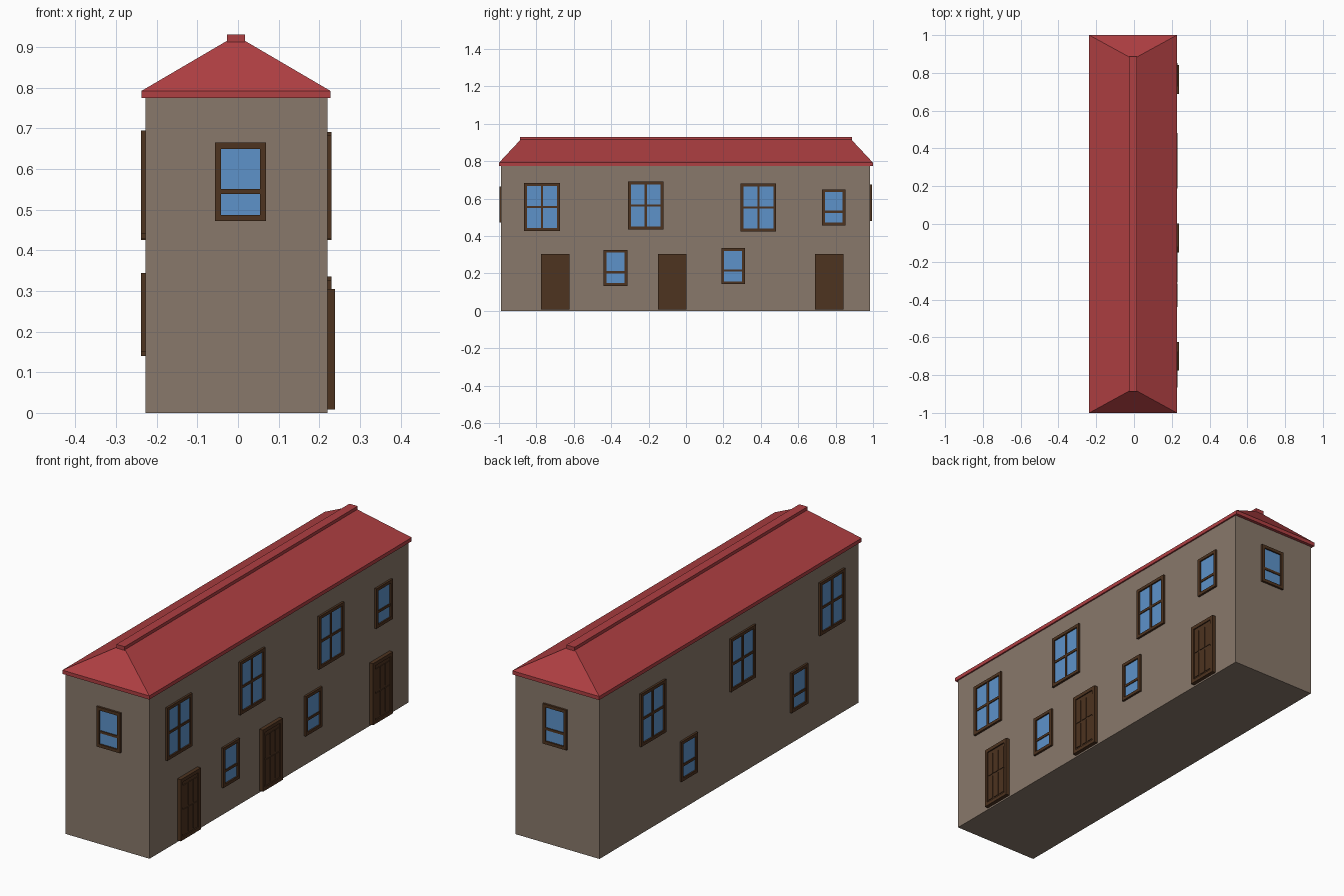
import bpy, bmesh
from mathutils import Vector

if "Cube" in bpy.data.objects:
    bpy.data.objects.remove(bpy.data.objects["Cube"])


def material(name, color):
    m = bpy.data.materials.new(name)
    m.diffuse_color = (*color, 1)
    m.use_nodes = True
    m.node_tree.nodes["Principled BSDF"].inputs["Base Color"].default_value = m.diffuse_color
    return m


STONE = material("stone", (0.25, 0.19, 0.145))
RED = material("roof_red", (0.43, 0.05, 0.055))
WOOD = material("wood", (0.075, 0.033, 0.014))
GLASS = material("glass", (0.11, 0.29, 0.59))


def finish(name, bm, mat):
    bmesh.ops.recalc_face_normals(bm, faces=bm.faces)
    me = bpy.data.meshes.new(name)
    bm.to_mesh(me)
    bm.free()
    me.materials.append(mat)
    ob = bpy.data.objects.new(name, me)
    bpy.context.collection.objects.link(ob)
    return ob


def add_box(bm, lo, hi):
    lo, hi = Vector(lo), Vector(hi)
    size, mid = hi - lo, (hi + lo) / 2
    for v in bmesh.ops.create_cube(bm, size=1)["verts"]:
        v.co = Vector(c * s for c, s in zip(v.co, size)) + mid


# Each wall: outward axis (0 = x, 1 = y), wall plane position, outward sign
WALLS = {"right": (0, 0.22, 1), "left": (0, -0.228, -1),
         "front": (1, -0.988, -1), "back": (1, 0.985, 1)}


def wall_box(bm, wall, u0, u1, z0, z1, depth, inner=-0.002):
    axis, pos, sign = WALLS[wall]
    a, b = sorted((pos + sign * inner, pos + sign * depth))
    if axis == 0:
        add_box(bm, (a, u0, z0), (b, u1, z1))
    else:
        add_box(bm, (u0, a, z0), (u1, b, z1))


def add_frame(bm, wall, u0, u1, z0, z1, t, depth):
    wall_box(bm, wall, u0, u0 + t, z0, z1, depth)
    wall_box(bm, wall, u1 - t, u1, z0, z1, depth)
    wall_box(bm, wall, u0 + t, u1 - t, z0, z0 + t, depth)
    wall_box(bm, wall, u0 + t, u1 - t, z1 - t, z1, depth)


def window(name, wall, u, z, big):
    w, h = (0.19, 0.255) if big else (0.126, 0.193)
    u0, u1, z0, z1 = u - w / 2, u + w / 2, z - h / 2, z + h / 2
    t = 0.015
    bm = bmesh.new()
    add_frame(bm, wall, u0, u1, z0, z1, t, 0.01)
    bar = z if big else z0 + 0.38 * h
    wall_box(bm, wall, u0 + t, u1 - t, bar - 0.006, bar + 0.006, 0.007)
    if big:
        wall_box(bm, wall, u - 0.006, u + 0.006, z0 + t, z1 - t, 0.0075)
    finish(name + "_frame", bm, WOOD)
    bm = bmesh.new()
    wall_box(bm, wall, u0 + t / 2, u1 - t / 2, z0 + t / 2, z1 - t / 2, 0.003)
    finish(name + "_glass", bm, GLASS)


def door(name, wall, u):
    u0, u1, z0, z1 = u - 0.076, u + 0.076, 0.008, 0.305
    t = 0.017
    bm = bmesh.new()
    wall_box(bm, wall, u0 + 0.002, u1 - 0.002, z0 + 0.002, z1 - 0.002, 0.013)
    add_frame(bm, wall, u0, u1, z0, z1, t, 0.0185)
    # raised planks in two rows of three
    step = (u1 - u0 - 2 * t) / 3
    for i in range(3):
        a = u0 + t + i * step
        for b, c in ((z0 + 0.026, 0.152), (0.162, z1 - 0.036)):
            wall_box(bm, wall, a + 0.004, a + step - 0.004, b, c, 0.016)
    finish(name, bm, WOOD)


# Walls
bm = bmesh.new()
add_box(bm, (-0.228, -0.988, 0), (0.22, 0.985, 0.78))
finish("walls", bm, STONE)

# Hipped roof: stacked rectangles from eave to ridge
bm = bmesh.new()
rings = []
for hw, hl, z in ((0.232, 1.0, 0.774), (0.232, 1.0, 0.792), (0.022, 0.885, 0.915)):
    rings.append([bm.verts.new((-0.005 + sx * hw, sy * hl, z))
                  for sx, sy in ((-1, -1), (1, -1), (1, 1), (-1, 1))])
for low, up in zip(rings, rings[1:]):
    for i in range(4):
        j = (i + 1) % 4
        bm.faces.new((low[i], low[j], up[j], up[i]))
bm.faces.new(rings[0])
bm.faces.new(rings[-1])
finish("roof", bm, RED)

# Ridge cap
bm = bmesh.new()
add_box(bm, (-0.027, -0.888, 0.912), (0.017, 0.888, 0.93))
finish("ridge_cap", bm, RED)

# Windows: wall, position along wall, centre height, four-pane or not
for i, (wall, u, z, big) in enumerate((
        ("right", -0.77, 0.555, True), ("right", -0.215, 0.563, True),
        ("right", 0.387, 0.553, True), ("right", 0.79, 0.553, False),
        ("right", -0.377, 0.23, False), ("right", 0.252, 0.239, False),
        ("left", 0.585, 0.553, True), ("left", -0.1, 0.556, True),
        ("left", -0.78, 0.567, True), ("left", 0.31, 0.236, False),
        ("left", -0.53, 0.247, False),
        ("front", 0.006, 0.568, False), ("back", 0.006, 0.578, False))):
    window(f"window_{wall}_{i}", wall, u, z, big)

# Doors
for i, u in enumerate((-0.7, -0.074, 0.765)):
    door(f"door_{i}", "right", u)
